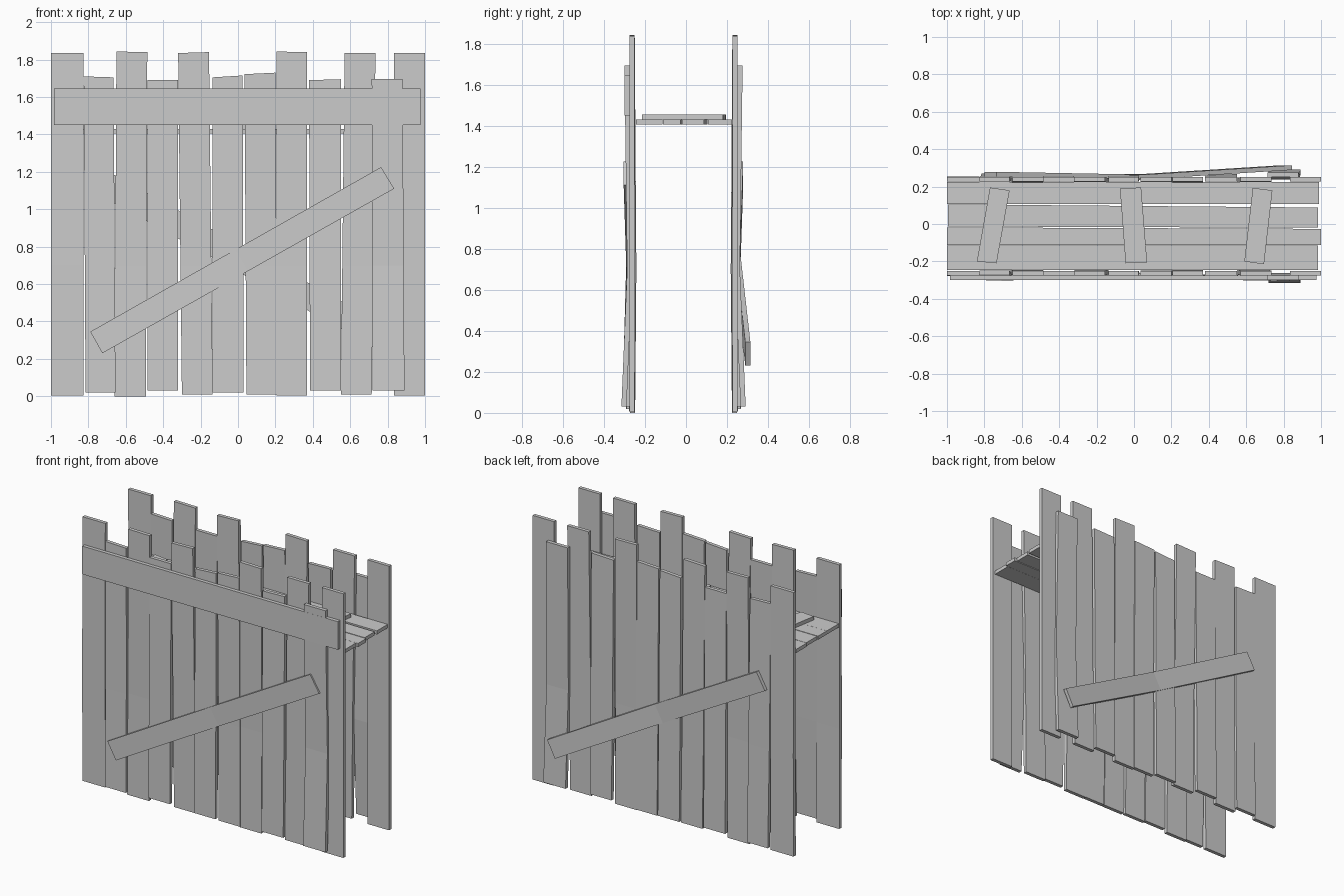
import bpy

if "Cube" in bpy.data.objects:
    bpy.data.objects.remove(bpy.data.objects["Cube"])

T = 0.025      # plank thickness
CY = -0.012    # mid line between the two walls
BEND = 0.7     # height where the wall planks kink


def board(name, rings):
    """Loft quads (4 points each) into one closed board."""
    verts = [p for r in rings for p in r]
    n = len(rings)
    faces = [(3, 2, 1, 0), tuple(4 * (n - 1) + k for k in range(4))]
    for i in range(n - 1):
        for k in range(4):
            a, b = 4 * i + k, 4 * i + (k + 1) % 4
            faces.append((a, b, b + 4, a + 4))
    me = bpy.data.meshes.new(name)
    me.from_pydata(verts, [], faces)
    ob = bpy.data.objects.new(name, me)
    bpy.context.collection.objects.link(ob)
    bpy.context.view_layer.objects.active = ob
    ob.select_set(True)
    bpy.ops.object.mode_set(mode='EDIT')
    bpy.ops.mesh.select_all(action='SELECT')
    bpy.ops.mesh.normals_make_consistent(inside=False)
    bpy.ops.object.mode_set(mode='OBJECT')
    ob.select_set(False)
    return ob


def wall_plank(name, side, xb, xt, zb, zt, d):
    """Upright plank; d = distances of the inner face at bottom, bend, top."""
    f = (BEND - zb) / (zt[0] - zb)
    xm = [b + (t - b) * f for b, t in zip(xb, xt)]
    rings = []
    for (x0, x1), (z0, z1), e in ((xb, (zb, zb), d[0]), (xm, (BEND, BEND), d[1]), (xt, zt, d[2])):
        yi, yo = CY + side * e, CY + side * (e + T)
        rings.append([(x0, yi, z0), (x1, yi, z1), (x1, yo, z1), (x0, yo, z0)])
    board(name, rings)


def brace(name, side, low, high, d):
    """Bent diagonal board; low/high = two (x, z) end corners."""
    mid = [((a[0] + b[0]) / 2, (a[1] + b[1]) / 2) for a, b in zip(low, high)]
    rings = []
    for (p, q), e in zip((low, mid, high), d):
        yi, yo = CY + side * (e - T), CY + side * e
        rings.append([(p[0], yi, p[1]), (q[0], yi, q[1]), (q[0], yo, q[1]), (p[0], yo, p[1])])
    board(name, rings)


def flat_board(name, quad, z0, z1):
    board(name, [[(x, y, z) for x, y in quad] for z in (z0, z1)])


# Wall planks: bottom x range, top x range, bottom z, top z (left, right), inner face distances
planks = [
    ((-1.0, -.825), (-1.0, -.825), 0.005, (1.835, 1.835), (.238, .241, .238)),
    ((-.815, -.655), (-.825, -.665), .02, (1.71, 1.705), (.256, .245, .237)),
    ((-.66, -.492), (-.65, -.485), 0, (1.843, 1.84), (.236, .230, .238)),
    ((-.485, -.32), (-.485, -.32), .03, (1.69, 1.69), (.252, .246, .238)),
    ((-.30, -.135), (-.32, -.155), .01, (1.835, 1.84), (.236, .234, .238)),
    ((-.135, .03), (-.135, .025), .02, (1.705, 1.715), (.254, .246, .238)),
    ((.045, .21), (.035, .20), .01, (1.722, 1.73), (.240, .236, .238)),
    ((.205, .37), (.205, .37), .005, (1.843, 1.84), (.236, .230, .238)),
    ((.385, .55), (.38, .55), .03, (1.69, 1.695), (.254, .246, .238)),
    ((.55, .715), (.57, .735), .01, (1.835, 1.835), (.236, .234, .238)),
    ((.72, .89), (.715, .88), .03, (1.695, 1.695), (.278, .250, .263)),
    ((.835, 1.0), (.835, 1.0), .005, (1.835, 1.835), (.238, .238, .238)),
]
for label, side in (("front", -1), ("back", 1)):
    for i, p in enumerate(planks):
        wall_plank(f"{label}_wall_plank_{i + 1}", side, *p)

# Diagonal braces on the outer faces
brace("front_brace", -1, ((-.79, .345), (-.725, .23)), ((.765, 1.225), (.835, 1.11)), (.290, .278, .292))
brace("back_brace", 1, ((.845, .345), (.785, .23)), ((-.735, 1.225), (-.80, 1.11)), (.326, .276, .291))

# Horizontal rail on the front
flat_board("front_rail", [(-.985, -.3), (.975, -.3), (.975, -.275), (-.985, -.275)], 1.45, 1.645)

# Walkway boards between the walls
for i, (x0, x1, a0, a1, b0, b1) in enumerate([
        (-1, .99, .107, .107, .225, .225),
        (-.995, .985, -.013, -.02, .105, .088),
        (-1, 1, -.113, -.113, -.018, -.026),
        (-1, .985, -.245, -.245, -.114, -.114)]):
    flat_board(f"walkway_board_{i + 1}", [(x0, a0), (x1, a1), (x1, b1), (x0, b0)], 1.405, 1.43)

# Skewed battens across the walkway
for i, quad in enumerate([
        [(-.84, -.2), (-.735, -.21), (-.665, .18), (-.77, .195)],
        [(-.045, -.21), (.07, -.205), (.038, .195), (-.075, .19)],
        [(.59, -.2), (.695, -.215), (.74, .18), (.635, .193)]]):
    flat_board(f"walkway_batten_{i + 1}", quad, 1.43, 1.455)
